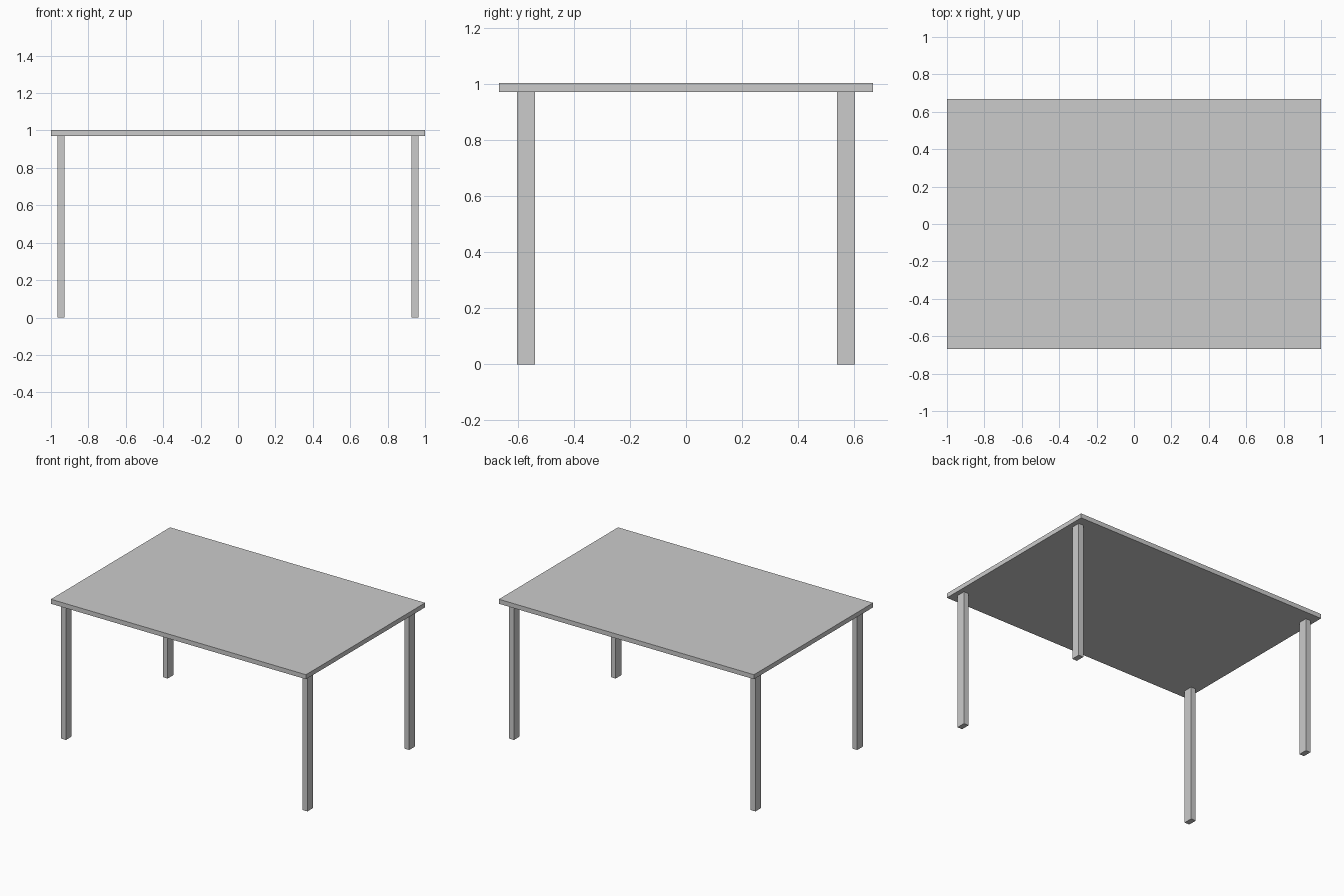
import bpy

if "Cube" in bpy.data.objects:
    bpy.data.objects.remove(bpy.data.objects["Cube"])


def box(name, x, y, z):
    """Add a box spanning the given (min, max) ranges."""
    bpy.ops.mesh.primitive_cube_add(size=1, location=[sum(r) / 2 for r in (x, y, z)])
    ob = bpy.context.object
    ob.name = name
    ob.scale = [r[1] - r[0] for r in (x, y, z)]
    bpy.ops.object.transform_apply(location=False, rotation=False, scale=True)
    return ob


TOP, UNDER = 1.003, 0.971

# Table top
box("table_top", (-1, 1), (-0.667, 0.667), (UNDER, TOP))

# Four flat rectangular legs, inset from the corners
LEG_X, LEG_Y = (0.928, 0.966), (0.538, 0.602)
for sx, side in ((-1, "left"), (1, "right")):
    for sy, end in ((-1, "front"), (1, "back")):
        box(f"{end}_{side}_leg",
            sorted(sx * v for v in LEG_X),
            sorted(sy * v for v in LEG_Y),
            (0, UNDER))
